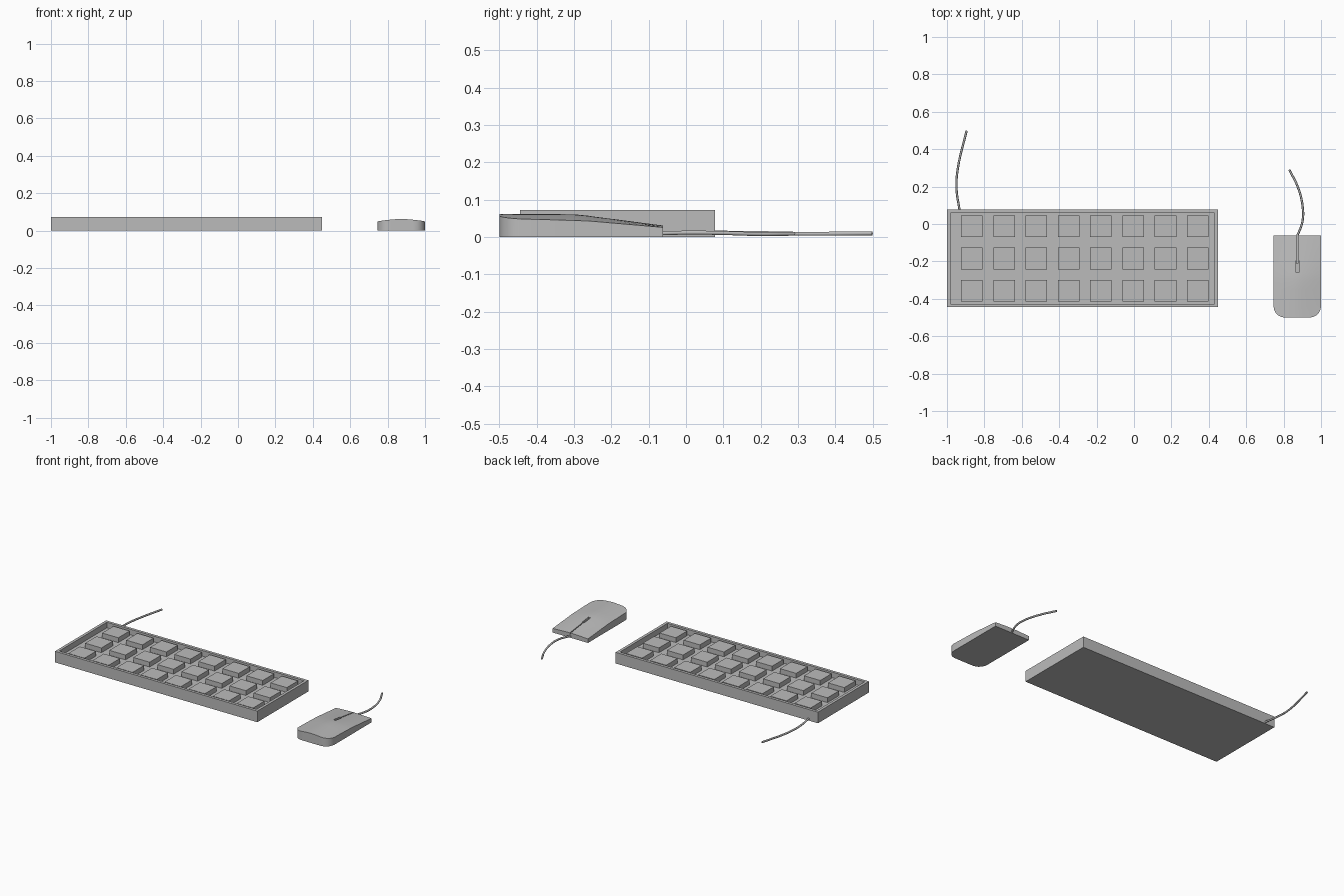
import bpy, bmesh, math
from mathutils import Matrix, Vector

if "Cube" in bpy.data.objects:
    bpy.data.objects.remove(bpy.data.objects["Cube"])

grey = bpy.data.materials.new("plain grey")
grey.use_nodes = True
grey.diffuse_color = (0.5, 0.5, 0.5, 1)
grey.node_tree.nodes["Principled BSDF"].inputs["Base Color"].default_value = (0.5, 0.5, 0.5, 1)


def add_object(name, bm):
    bmesh.ops.recalc_face_normals(bm, faces=bm.faces)
    mesh = bpy.data.meshes.new(name)
    bm.to_mesh(mesh)
    bm.free()
    mesh.materials.append(grey)
    obj = bpy.data.objects.new(name, mesh)
    bpy.context.collection.objects.link(obj)
    return obj


def box_mesh(low, high):
    low, high = Vector(low), Vector(high)
    bm = bmesh.new()
    matrix = Matrix.Translation((low + high) / 2) @ Matrix.Diagonal((*(high - low), 1))
    bmesh.ops.create_cube(bm, size=1, matrix=matrix)
    return bm


# Keyboard case with a sunken tray
bm = box_mesh((-1, -0.445, 0), (0.45, 0.078, 0.072))
bm.faces.ensure_lookup_table()
top = max(bm.faces, key=lambda f: f.calc_center_median().z)
bmesh.ops.inset_region(bm, faces=[top], thickness=0.026)
tray = bmesh.ops.extrude_discrete_faces(bm, faces=[top])["faces"][0]
bmesh.ops.translate(bm, verts=tray.verts, vec=(0, 0, -0.036))
add_object("keyboard_case", bm)

# Key grid
for row in range(3):
    for col in range(8):
        x, y = -0.867 + col * 0.1725, -0.357 + row * 0.1725
        add_object(f"key_{row + 1}_{col + 1}",
                   box_mesh((x - 0.058, y - 0.058, 0.034), (x + 0.058, y + 0.058, 0.067)))

# Mouse body: cross-sections from the rounded palm end to the square cable end
MID, HALF, RADIUS = 0.873, 0.127, 0.06
sections = []
for i in range(6):
    a = math.radians(18 * i)
    sections.append((-0.5 + RADIUS * (1 - math.cos(a)), HALF - RADIUS * (1 - math.sin(a))))
sections += [(y, HALF) for y in (-0.35, -0.3, -0.26, -0.2, -0.13, -0.062)]


def blend(y, points):
    for (y0, z0), (y1, z1) in zip(points, points[1:]):
        if y <= y1:
            return z0 + (z1 - z0) * (y - y0) / (y1 - y0)
    return points[-1][1]


def side_height(y):
    return blend(y, [(-0.5, 0.05), (-0.35, 0.046), (-0.26, 0.043), (-0.062, 0.026)])


def ridge_height(y):
    return blend(y, [(-0.5, 0.062), (-0.3, 0.061), (-0.26, 0.057), (-0.062, 0.031)])


bm = bmesh.new()
COLS = 10
upper, lower = [], []
for y, half in sections:
    tops, bottoms = [], []
    for c in range(COLS + 1):
        dx = half * (2 * c / COLS - 1)
        crown = 1 - abs(dx / HALF) ** 1.5
        z = side_height(y) + crown * (ridge_height(y) - side_height(y))
        tops.append(bm.verts.new((MID + dx, y, z)))
        bottoms.append(bm.verts.new((MID + dx, y, 0)))
    upper.append(tops)
    lower.append(bottoms)
for grid in (upper, lower):
    for a, b in zip(grid, grid[1:]):
        for c in range(COLS):
            bm.faces.new((a[c], a[c + 1], b[c + 1], b[c]))
for r in (0, -1):
    for c in range(COLS):
        bm.faces.new((upper[r][c], upper[r][c + 1], lower[r][c + 1], lower[r][c]))
for r in range(len(sections) - 1):
    for c in (0, -1):
        bm.faces.new((upper[r][c], upper[r + 1][c], lower[r + 1][c], lower[r][c]))
mouse = add_object("mouse_body", bm)

# Wheel slot and the seam between the buttons
cuts = [((MID - 0.008, -0.258, 0.04), (MID + 0.008, -0.195, 0.1)),
        ((MID - 0.003, -0.21, 0.022), (MID + 0.003, -0.05, 0.1))]
for low, high in cuts:
    cutter = add_object("slot_cutter", box_mesh(low, high))
    cutter.hide_render = True
    bpy.context.view_layer.objects.active = mouse
    mod = mouse.modifiers.new("slot", "BOOLEAN")
    mod.operation = "DIFFERENCE"
    mod.solver = "EXACT"
    mod.object = cutter
    bpy.ops.object.modifier_apply(modifier=mod.name)
    bpy.data.objects.remove(cutter)

bpy.ops.object.select_all(action="DESELECT")
mouse.select_set(True)
bpy.context.view_layer.objects.active = mouse
bpy.ops.object.shade_smooth_by_angle(angle=math.radians(25))


# Cables
def cable(name, points):
    curve = bpy.data.curves.new(name, "CURVE")
    curve.dimensions = "3D"
    curve.bevel_depth = 0.006
    curve.bevel_resolution = 1
    curve.resolution_u = 6
    curve.use_fill_caps = True
    spline = curve.splines.new("BEZIER")
    spline.bezier_points.add(len(points) - 1)
    for p, co in zip(spline.bezier_points, points):
        p.co = co
        p.handle_left_type = p.handle_right_type = "AUTO"
    curve.materials.append(grey)
    obj = bpy.data.objects.new(name, curve)
    bpy.context.collection.objects.link(obj)


cable("keyboard_cable", [(-0.932, 0.07, 0.012), (-0.949, 0.19, 0.011),
                         (-0.943, 0.29, 0.009), (-0.895, 0.499, 0.01)])
cable("mouse_cable", [(0.87, -0.07, 0.01), (0.9, 0.01, 0.012), (0.902, 0.09, 0.011),
                      (0.875, 0.2, 0.008), (0.83, 0.29, 0.009)])
